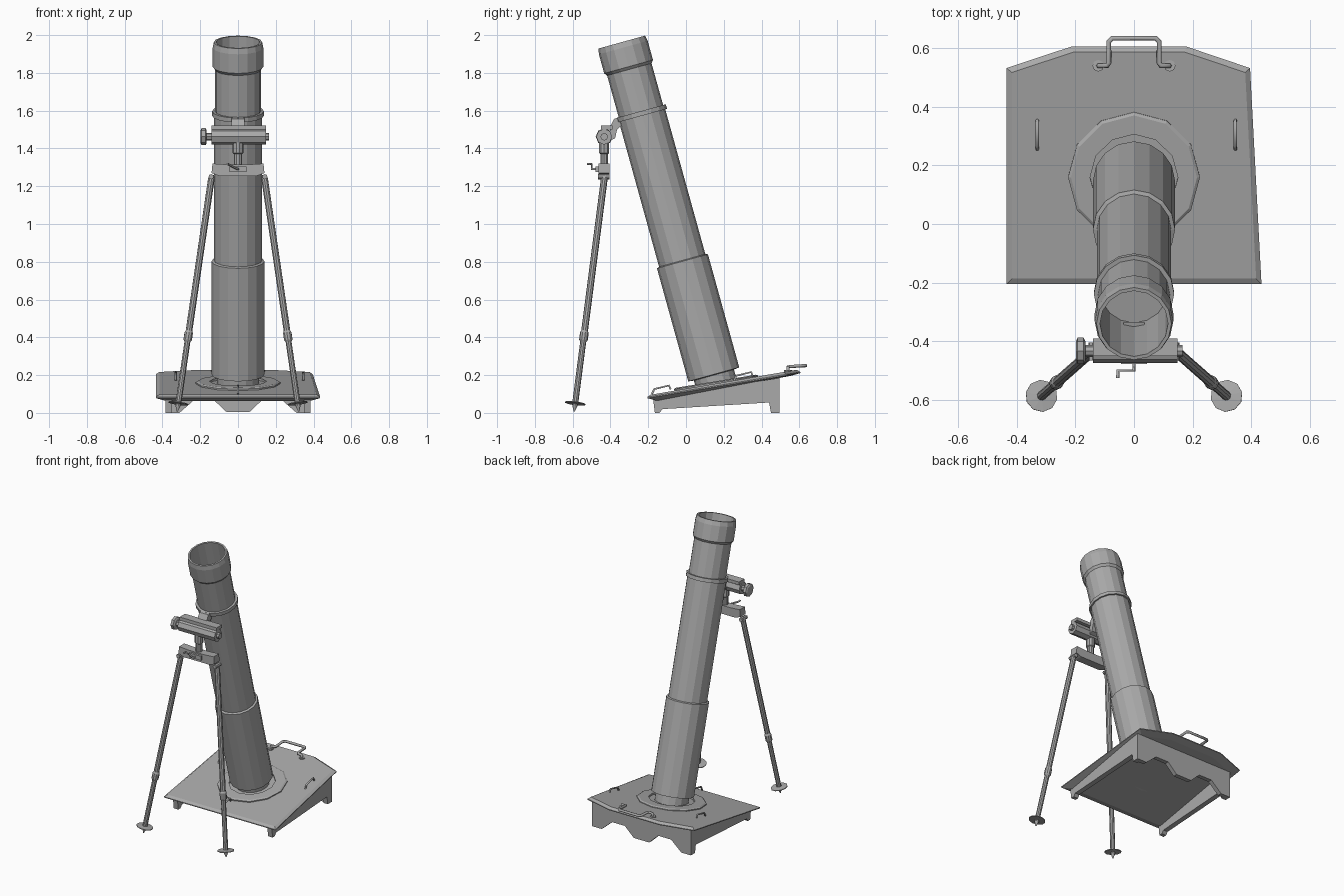
import bpy, bmesh
from math import cos, sin, pi, radians
from mathutils import Vector, Matrix

cube = bpy.data.objects.get("Cube")
if cube:
    bpy.data.objects.remove(cube, do_unlink=True)

GREY = (0.4, 0.4, 0.4, 1)
mat = bpy.data.materials.new("grey_metal")
mat.use_nodes = True
mat.diffuse_color = GREY
mat.node_tree.nodes["Principled BSDF"].inputs["Base Color"].default_value = GREY


def finish(name, bm):
    bmesh.ops.recalc_face_normals(bm, faces=bm.faces)
    me = bpy.data.meshes.new(name)
    bm.to_mesh(me)
    bm.free()
    me.materials.append(mat)
    ob = bpy.data.objects.new(name, me)
    bpy.context.collection.objects.link(ob)
    return ob


def loft(name, loops, close=False):
    """Skin a stack of equal-length point loops, capped or joined end to end."""
    bm = bmesh.new()
    rings = [[bm.verts.new(p) for p in loop] for loop in loops]
    pairs = list(zip(rings, rings[1:]))
    if close:
        pairs.append((rings[-1], rings[0]))
    else:
        bm.faces.new(rings[0])
        bm.faces.new(rings[-1])
    n = len(rings[0])
    for a, b in pairs:
        for i in range(n):
            j = (i + 1) % n
            bm.faces.new((a[i], a[j], b[j], b[i]))
    return finish(name, bm)


def lathe(name, profile, start, end, sides=16, close=False):
    """Turn (radius, distance) pairs about the line from start towards end."""
    start, end = Vector(start), Vector(end)
    turn = (end - start).to_track_quat('Z', 'Y').to_matrix().to_4x4()
    frame = Matrix.Translation(start) @ turn
    return loft(name, [[frame @ Vector((r * cos(2 * pi * i / sides), r * sin(2 * pi * i / sides), t))
                        for i in range(sides)] for r, t in profile], close)


def rod(name, a, b, r, sides=8):
    return lathe(name, [(r, 0), (r, (Vector(b) - Vector(a)).length)], a, b, sides)


def box(name, lo, hi):
    return loft(name, [[(lo[0], lo[1], z), (hi[0], lo[1], z), (hi[0], hi[1], z), (lo[0], hi[1], z)]
                       for z in (lo[2], hi[2])])


def side_slab(name, outline, x0, x1):
    return loft(name, [[(x, y, z) for y, z in outline] for x in (x0, x1)])


def bent_rod(name, points, r):
    cu = bpy.data.curves.new(name, 'CURVE')
    cu.dimensions = '3D'
    cu.bevel_depth = r
    cu.bevel_resolution = 1
    cu.use_fill_caps = True
    sp = cu.splines.new('POLY')
    sp.points.add(len(points) - 1)
    for p, co in zip(sp.points, points):
        p.co = (*co, 1)
    cu.materials.append(mat)
    ob = bpy.data.objects.new(name, cu)
    bpy.context.collection.objects.link(ob)
    bpy.ops.object.select_all(action='DESELECT')
    ob.select_set(True)
    bpy.context.view_layer.objects.active = ob
    bpy.ops.object.convert(target='MESH')


# Barrel: stepped tube with a hollow muzzle
breech, muzzle = Vector((0, 0.148, 0.2)), Vector((0, -0.34, 1.963))
axis = (muzzle - breech).normalized()
L = (muzzle - breech).length
lathe("barrel", [(0.11, -0.07), (0.11, 0), (0.14, 0.004), (0.14, 0.625), (0.127, 0.63),
                 (0.127, 1.43), (0.122, 1.435), (0.122, L - 0.15), (0.134, L - 0.135),
                 (0.134, L - 0.03), (0.128, L), (0.116, L), (0.116, L - 0.43)], breech, muzzle)
lathe("clamp_band", [(0.12, 1.425), (0.137, 1.425), (0.137, 1.45), (0.12, 1.45)],
      breech, muzzle, close=True)


# Base plate, tilted up towards the rear
def plate_z(y):
    return 0.097 + 0.163 * (y + 0.2)


outline = [(-0.435, -0.205), (0.435, -0.205), (0.396, 0.532), (0.18, 0.605), (-0.215, 0.605), (-0.435, 0.532)]


def plate_loop(inset, drop):
    return [(x * (1 - inset / 0.43), 0.2 + (y - 0.2) * (1 - inset / 0.4), plate_z(y) - drop)
            for x, y in outline]


loft("base_plate", [plate_loop(0.05, 0.032), plate_loop(0, 0.018), plate_loop(0, 0.012),
                    plate_loop(0.018, 0)])
ring_c = Vector((0, 0.16, plate_z(0.16)))
lathe("socket_ring", [(0.15, -0.01), (0.225, -0.01), (0.225, 0.006), (0.215, 0.012), (0.15, 0.012)],
      ring_c, ring_c + Vector((0, -0.163, 1)), 12, close=True)

# Ground spades under the plate
fin = [(-0.175, 0.08), (-0.165, 0), (-0.14, 0), (-0.125, 0.02), (0.44, 0.055),
       (0.45, 0), (0.495, 0), (0.495, 0.185)]
side_slab("right_spade", fin, -0.385, -0.35)
side_slab("left_spade", fin, 0.35, 0.385)
half = [(0.06, 0.004), (0.13, 0.07), (0.23, 0.07), (0.31, 0), (0.37, 0), (0.37, 0.185)]
rear = half + [(-x, z) for x, z in reversed(half)]
loft("rear_spade", [[(x, y, z) for x, z in rear] for y in (0.465, 0.495)])

# Carrying handle at the rear and small grips on the plate
side = [(0.12, 0.54, 0.226), (0.12, 0.54, 0.24), (0.092, 0.54, 0.243), (0.086, 0.55, 0.245),
        (0.086, 0.622, 0.25), (0.074, 0.634, 0.25)]
bent_rod("carrying_handle", side + [(-x, y, z) for x, y, z in reversed(side)], 0.009)
for s in (-1, 1):
    lathe("handle_boss", [(0.02, 0), (0.02, 0.012)], (s * 0.122, 0.54, 0.214), (s * 0.122, 0.54, 1), 8)
for name, x, y in (("right_grip", -0.33, 0.255), ("left_grip", 0.346, 0.255), ("front_grip", 0, -0.18)):
    bent_rod(name, [(x, y + dy, plate_z(y + dy) + up) for dy, up in
                    ((0, 0), (0.012, 0.024), (0.09, 0.03), (0.098, 0.008))], 0.006)

# Bipod legs with collars, ground discs and spikes
for s, tag in ((-1, "right"), (1, "left")):
    tip, hip = Vector((s * 0.322, -0.592, 0.008)), Vector((s * 0.138, -0.43, 1.26))
    n = (hip - tip).length
    lathe(tag + "_leg", [(0.003, 0), (0.014, 0.03), (0.014, 0.04), (0.055, 0.041), (0.055, 0.046),
                         (0.016, 0.05), (0.016, 0.375), (0.023, 0.385), (0.023, 0.425),
                         (0.018, 0.435), (0.018, n - 0.02), (0.012, n)], tip, hip, 10)
    rod(tag + "_hip_pin", (s * 0.142, -0.465, 1.25), (s * 0.142, -0.405, 1.25), 0.014)

# Yoke joining the legs
yoke = [(-0.14, 1.27), (-0.1, 1.255), (0.1, 1.255), (0.14, 1.27), (0.135, 1.32),
        (0.06, 1.315), (-0.06, 1.315), (-0.135, 1.32)]
loft("yoke", [[(x, y, z) for x, z in yoke] for y in (-0.463, -0.405)])
box("gear_case", (-0.045, -0.478, 1.275), (0.045, -0.46, 1.305))
bent_rod("elevation_crank", [(0, -0.475, 1.29), (0, -0.5, 1.29), (-0.055, -0.5, 1.318),
                             (-0.055, -0.525, 1.318)], 0.006)

# Elevating post and traverse cylinder
lathe("elevating_post", [(0.022, 0), (0.022, 0.06), (0.028, 0.065), (0.028, 0.14)],
      (0, -0.433, 1.31), (0, -0.433, 2), 10)
rod("traverse_cylinder", (-0.14, -0.433, 1.462), (0.148, -0.433, 1.462), 0.042)
rod("traverse_shaft", (-0.19, -0.433, 1.462), (0.165, -0.433, 1.462), 0.02)
lathe("traverse_knob", [(0.034, 0), (0.045, 0.006), (0.045, 0.026), (0.034, 0.032)],
      (-0.198, -0.433, 1.462), (0, -0.433, 1.462), 8)
box("traverse_rail", (-0.14, -0.45, 1.5), (0.148, -0.39, 1.522))

# Bracket tying the cylinder to the clamp band
side_slab("clamp_bracket", [(-0.405, 1.44), (-0.375, 1.455), (-0.365, 1.5), (-0.335, 1.53),
                            (-0.335, 1.57), (-0.38, 1.557), (-0.4, 1.52)], -0.035, 0.035)
